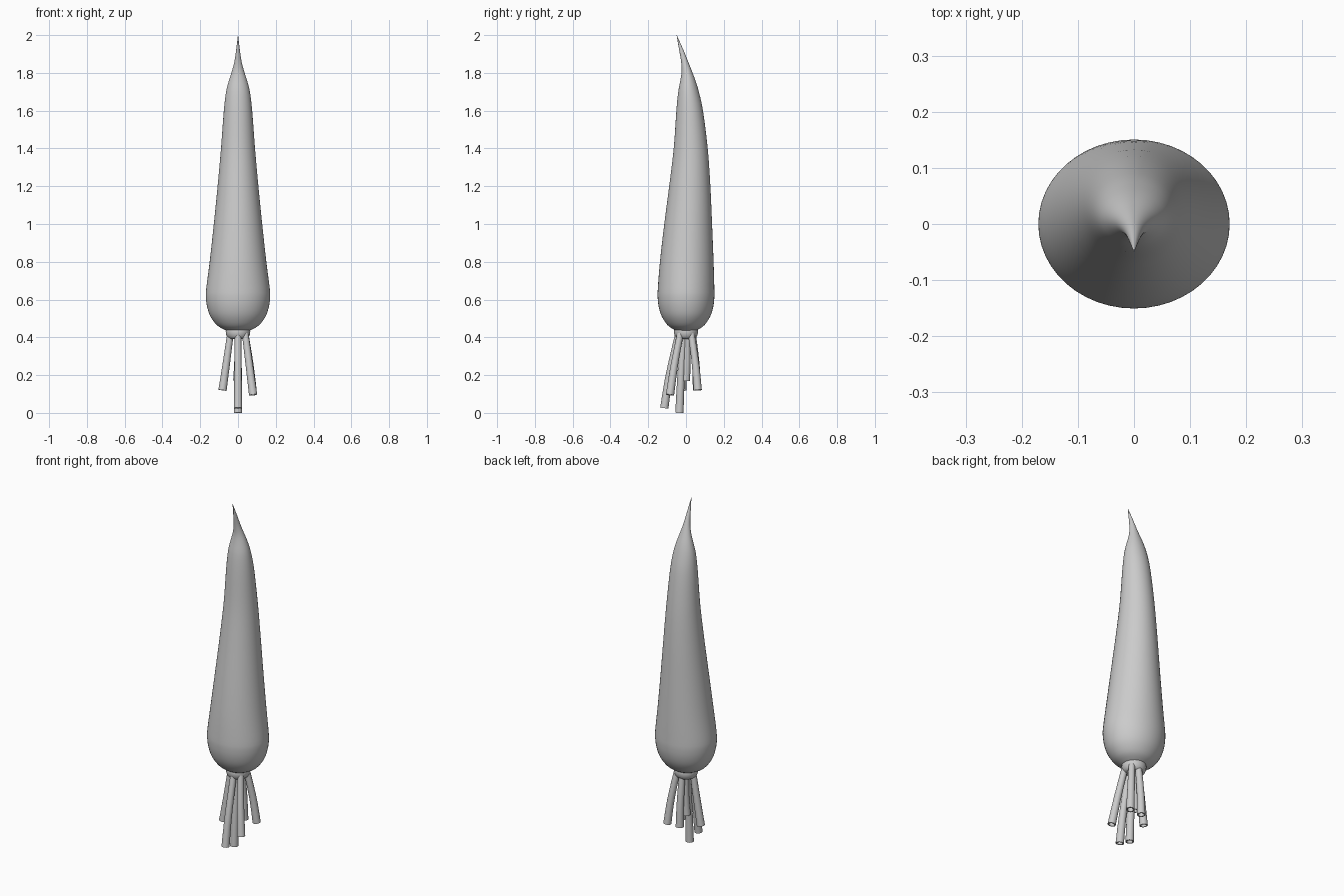
import bpy, bmesh, math
from mathutils import Vector

if "Cube" in bpy.data.objects:
    bpy.data.objects.remove(bpy.data.objects["Cube"])


def catmull(rows, steps):
    # smooth interpolation through a list of tuples
    pts = [Vector(r) for r in rows]
    out = []
    for i in range(len(pts) - 1):
        a, b = pts[max(i - 1, 0)], pts[i]
        c, d = pts[i + 1], pts[min(i + 2, len(pts) - 1)]
        for s in range(steps):
            t = s / steps
            out.append(0.5 * (2 * b + (c - a) * t + (2 * a - 5 * b + 4 * c - d) * t * t
                              + (3 * b - a - 3 * c + d) * t ** 3))
    return out + [pts[-1]]


def loft(name, rings, angle=40):
    # skin a list of vertex rings, capping both ends
    bm = bmesh.new()
    loops = [[bm.verts.new(p) for p in ring] for ring in rings]
    n = len(loops[0])
    for lo, hi in zip(loops, loops[1:]):
        for i in range(n):
            bm.faces.new((lo[i], lo[(i + 1) % n], hi[(i + 1) % n], hi[i]))
    bm.faces.new(loops[0][::-1])
    bm.faces.new(loops[-1])
    bmesh.ops.recalc_face_normals(bm, faces=bm.faces[:])
    mesh = bpy.data.meshes.new(name)
    bm.to_mesh(mesh)
    bm.free()
    ob = bpy.data.objects.new(name, mesh)
    bpy.context.collection.objects.link(ob)
    bpy.ops.object.select_all(action='DESELECT')
    ob.select_set(True)
    bpy.context.view_layer.objects.active = ob
    bpy.ops.object.shade_smooth_by_angle(angle=math.radians(angle))
    return ob


def ellipse(cy, z, rx, ry, n=48):
    return [(rx * math.cos(2 * math.pi * i / n), cy + ry * math.sin(2 * math.pi * i / n), z)
            for i in range(n)]


# Body: z, half width, front y, back y
profile = [
    (0.43, 0.045, -0.04, 0.04), (0.442, 0.075, -0.066, 0.066),
    (0.465, 0.112, -0.098, 0.098), (0.51, 0.146, -0.128, 0.128),
    (0.56, 0.163, -0.144, 0.144), (0.61, 0.17, -0.15, 0.15),
    (0.66, 0.168, -0.149, 0.15), (0.80, 0.15, -0.138, 0.146),
    (1.00, 0.128, -0.115, 0.138), (1.20, 0.108, -0.089, 0.129),
    (1.40, 0.09, -0.065, 0.115), (1.60, 0.075, -0.051, 0.09),
    (1.70, 0.063, -0.041, 0.068), (1.76, 0.048, -0.03, 0.05),
    (1.81, 0.032, -0.023, 0.031), (1.86, 0.019, -0.026, 0.011),
    (1.92, 0.01, -0.036, -0.013), (2.00, 0.0005, -0.05, -0.049),
]
loft("body", [ellipse((f + b) / 2, z, w, (b - f) / 2)
              for z, w, f, b in catmull(profile, 3)])

# Collar under the body
collar = [(0.46, 0.056), (0.44, 0.064), (0.42, 0.064), (0.402, 0.057),
          (0.392, 0.044), (0.394, 0.02)]
loft("collar", [ellipse(0, z, r, r * 0.97, 32) for z, r in catmull(collar, 2)])


def tube(name, start, mid, end, r0=0.017, r1=0.022, n=16):
    # bent tube with a shallow hole in its lower end
    path = catmull([start, mid, end], 6)
    last = path[-1] - path[-2]
    last.normalize()
    stations = [(p, r0 + (r1 - r0) * i / (len(path) - 1)) for i, p in enumerate(path)]
    stations += [(path[-1], r1 * 0.72), (path[-1] - last * 0.03, r1 * 0.72)]
    rings = []
    for k, (p, r) in enumerate(stations):
        i = min(k, len(path) - 1)
        d = (path[min(i + 1, len(path) - 1)] - path[max(i - 1, 0)]).normalized()
        u = d.cross(Vector((0, 1, 0))).normalized()
        v = d.cross(u)
        rings.append([p + r * (u * math.cos(2 * math.pi * j / n) + v * math.sin(2 * math.pi * j / n))
                      for j in range(n)])
    return loft(name, rings)


# Hanging tubes: start, middle, end
tubes = [
    ((0, -0.04, 0.42), (0, -0.088, 0.20), (0, -0.115, 0.025)),
    ((0, -0.012, 0.42), (0, -0.026, 0.20), (0, -0.035, 0.0)),
    ((0.038, -0.03, 0.42), (0.06, -0.062, 0.25), (0.08, -0.085, 0.095)),
    ((0.038, 0.028, 0.42), (0.062, 0.05, 0.26), (0.077, 0.062, 0.12)),
    ((0, 0.035, 0.42), (0, 0.052, 0.26), (0, 0.058, 0.12)),
    ((-0.04, -0.008, 0.42), (-0.062, -0.014, 0.26), (-0.082, -0.02, 0.12)),
    ((0, 0.005, 0.42), (0, 0.004, 0.28), (-0.004, 0.0, 0.17)),
]
for i, t in enumerate(tubes):
    tube(f"hanging_tube_{i + 1}", *t)
